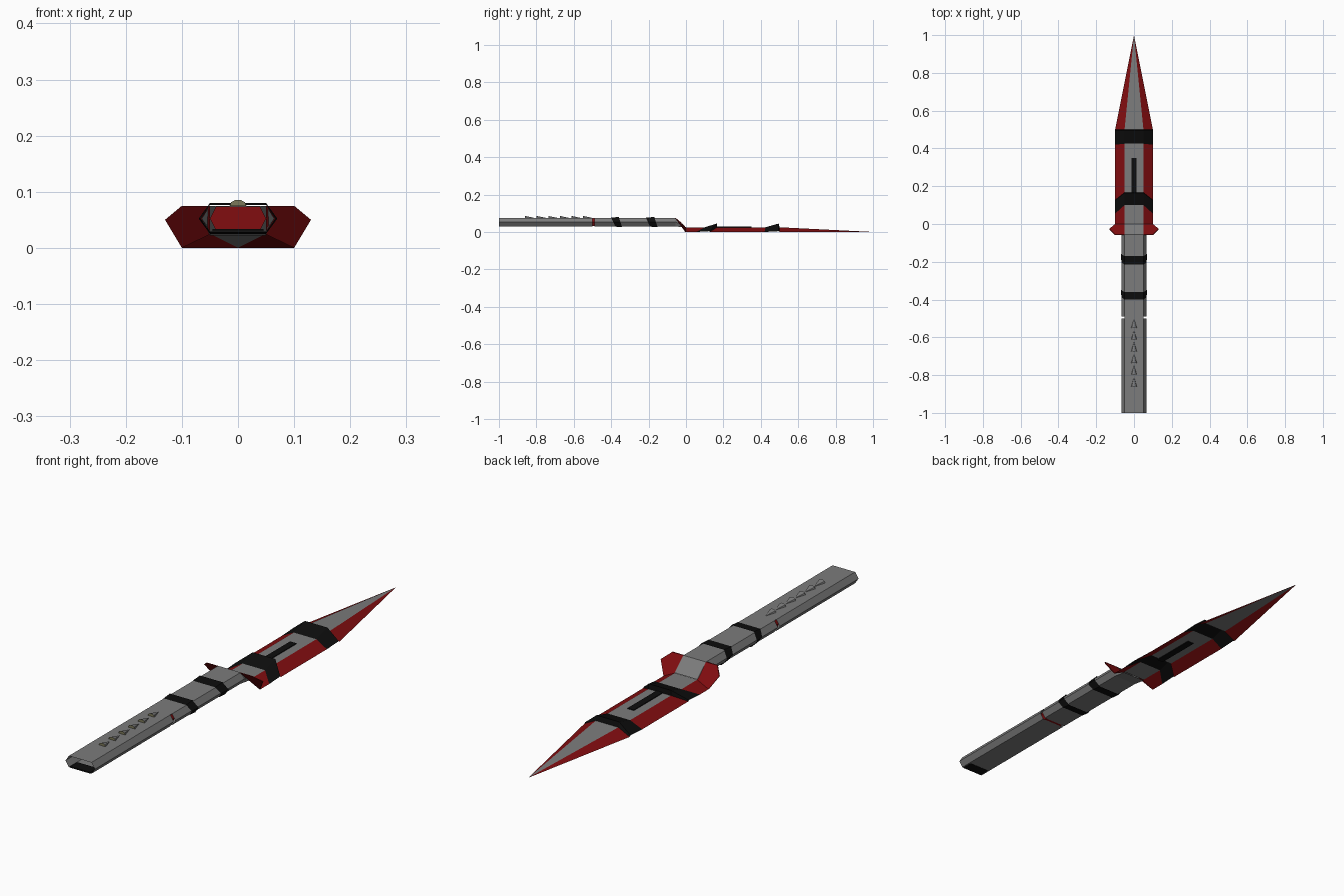
import bpy, bmesh, math

if "Cube" in bpy.data.objects:
    bpy.data.objects.remove(bpy.data.objects["Cube"])

def mat(name, c):
    m = bpy.data.materials.new(name)
    m.diffuse_color = (*c, 1)
    m.use_nodes = True
    m.node_tree.nodes["Principled BSDF"].inputs["Base Color"].default_value = m.diffuse_color
    return m

GREY = mat("steel_grey", (0.2, 0.2, 0.2))
RED = mat("dark_red", (0.22, 0.004, 0.005))
BLACK = mat("black", (0.004, 0.004, 0.004))
KHAKI = mat("khaki", (0.2, 0.19, 0.1))
MATS = [GREY, RED, BLACK, KHAKI]
G, R, B, K = range(4)

def make(name, verts, faces, cols, fix=True):
    me = bpy.data.meshes.new(name)
    me.from_pydata(verts, [], faces)
    for m in MATS:
        me.materials.append(m)
    for p, c in zip(me.polygons, cols):
        p.material_index = c
    if fix:
        bm = bmesh.new()
        bm.from_mesh(me)
        bmesh.ops.recalc_face_normals(bm, faces=bm.faces)
        bm.to_mesh(me)
        bm.free()
    ob = bpy.data.objects.new(name, me)
    bpy.context.collection.objects.link(ob)
    return ob

def loft(name, rings, col, cap0=False, cap1=False):
    """Closed tube through rings of equal point count."""
    n = len(rings[0])
    verts = [p for r in rings for p in r]
    faces = [(i*n+j, i*n+(j+1) % n, (i+1)*n+(j+1) % n, (i+1)*n+j)
             for i in range(len(rings)-1) for j in range(n)]
    if cap0:
        faces.append(tuple(range(n)))
    if cap1:
        faces.append(tuple(range(len(verts)-n, len(verts))))
    return make(name, verts, faces, [col]*len(faces))

def box(name, x, y0, y1, z0, z1, col):
    r = lambda y: [(-x, y, z0), (x, y, z0), (x, y, z1), (-x, y, z1)]
    return loft(name, [r(y0), r(y1)], col, True, True)

# Six-sided handle section: bottom, middle and top levels
def section(yb, ym, yt, s=0.0, sx=1.0):
    half = [(0.05, yb, 0.03-s), (0.065+s, ym, 0.052), (0.05, yt, 0.075+s)]
    pts = half + [(-x, y, z) for x, y, z in reversed(half)]
    return [(x*sx, y, z) for x, y, z in pts]

# Blade: open shell of bevel, flat top, bevel, with raised V-shaped bands
rows = [  # edge y, inner y, lift, black from here on
    (0.0, 0.0, 0, 0), (0.055, 0.10, 0, 1), (0.125, 0.165, 0.02, 1),
    (0.127, 0.167, 0, 0), (0.42, 0.425, 0, 1), (0.495, 0.495, 0.02, 1),
    (0.5, 0.5, 0, 0)]
verts, faces, cols = [], [], []
for ye, yi, lift, _ in rows:
    verts += [(-0.1, ye, lift*0.2), (-0.05, yi, 0.025+lift),
              (0.05, yi, 0.025+lift), (0.1, ye, lift*0.2)]
for i in range(len(rows)-1):
    for j in range(3):
        a = i*4+j
        faces.append((a, a+1, a+5, a+4))
        cols.append(B if rows[i][3] else (R, G, R)[j])
tip, base = len(verts), len(verts)-4
verts.append((0, 1, 0))
for j in range(3):
    faces.append((base+j, base+j+1, tip))
    cols.append((R, G, R)[j])
blade = make("blade", verts, [f[::-1] for f in faces], cols, False)
for v in blade.data.vertices:
    v.co.z = max(v.co.z, 0)

# Dark groove along the blade
box("blade_groove", 0.014, 0.16, 0.35, 0.022, 0.028, B)

# Handle: open rear tube, red joint core, front tube, sloped neck
loft("handle_rear", [section(-1, -1, -1), section(-0.5, -0.5, -0.5)], G)
loft("handle_front", [section(-0.49, -0.49, -0.49), section(-0.055, -0.055, -0.055)], G)
loft("joint_core", [section(-0.52, -0.52, -0.52, -0.001, 0.78),
                    section(-0.47, -0.47, -0.47, -0.001, 0.78)], R, True, True)
box("joint_bridge", 0.049, -0.502, -0.488, 0.073, 0.075, G)
loft("neck", [section(-0.055, -0.055, -0.055),
              [(0.05, 0, 0.022), (0.052, -0.015, 0.036), (0.05, 0, 0.026),
               (-0.05, 0, 0.026), (-0.052, -0.015, 0.036), (-0.05, 0, 0.022)]], G)

# Black plate at the open butt end
box("butt_plate", 0.045, -1.0, -0.955, 0.029, 0.034, B)

# Slanted bands around the handle
for i, (t0, t1) in enumerate([(-0.4, -0.36), (-0.215, -0.17)]):
    loft(f"handle_band_{i+1}", [section(t0+0.022, t0+0.012, t0, 0.0015),
                                section(t1+0.018, t1+0.01, t1, 0.005)], B)

# Guard: two thin slanted red wings
for s, side in ((1, "right"), (-1, "left")):
    p = [(0.05, 0, 0.024), (0.1, 0, 0), (0.13, -0.025, 0.05),
         (0.1, -0.055, 0.075), (0.05, -0.055, 0.075)]
    p = [(s*x, y, z) for x, y, z in p]
    q = [(x, y-0.004, z) for x, y, z in p]
    loft(f"guard_wing_{side}", [q, p], R, True, True)

# Row of small tapering studs (half cones) on top of the handle
for i in range(6):
    y = -0.86 + i*0.062
    ring = [(0.015*math.cos(a), y, 0.075+0.011*math.sin(a))
            for a in (k*math.pi/5 for k in range(6))]
    verts = ring + [(0, y+0.05, 0.075)]
    faces = [tuple(range(6))] + [(k, k+1, 6) for k in range(5)]
    make(f"stud_{i+1}", verts, faces, [K] + [G]*5)
